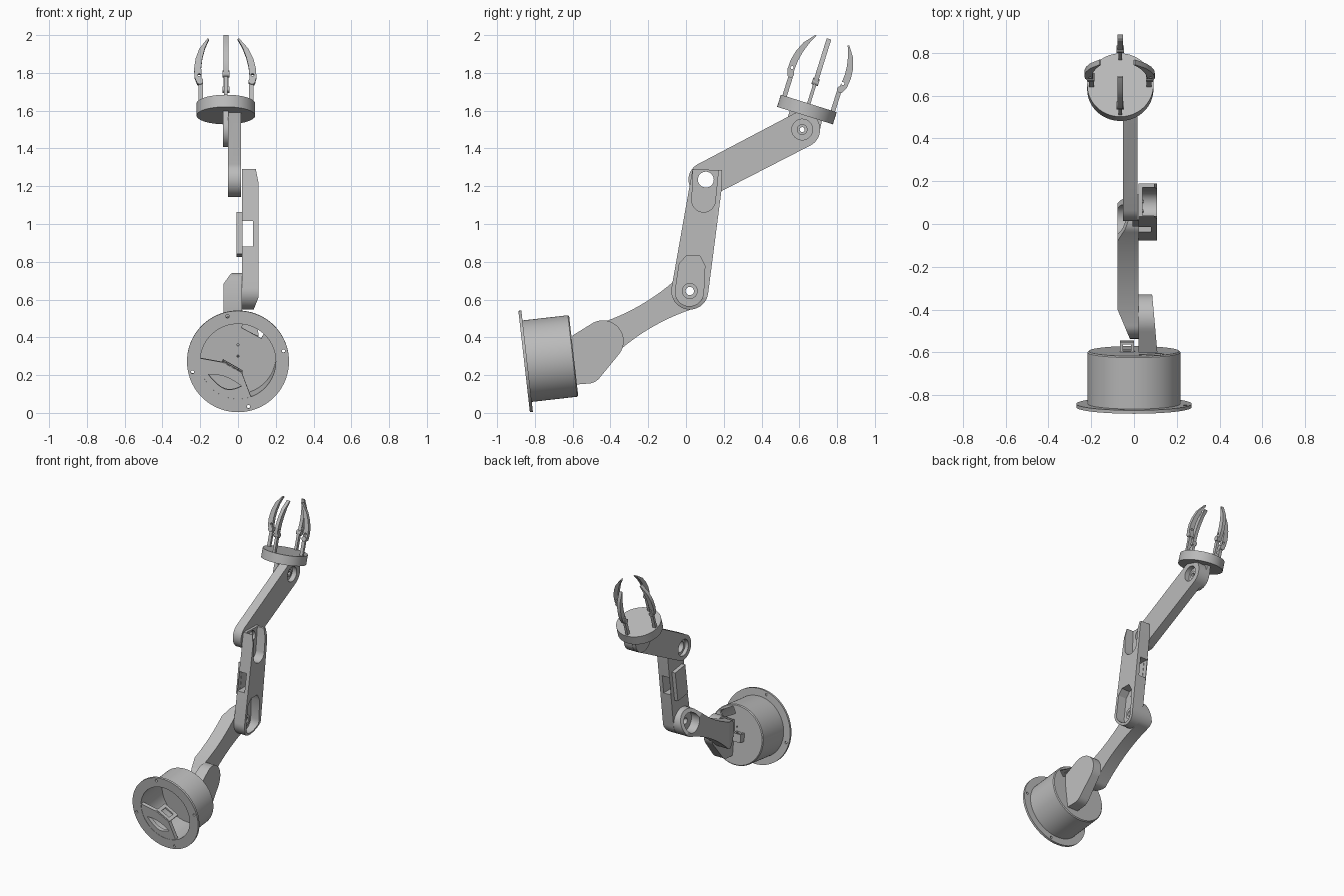
import bpy, bmesh
from math import cos, sin, pi, radians, sqrt
from mathutils import Matrix, Vector, geometry

if "Cube" in bpy.data.objects:
    bpy.data.objects.remove(bpy.data.objects["Cube"])

grey = bpy.data.materials.new("matte grey")
grey.use_nodes = True
COLOUR = (0.5, 0.5, 0.5, 1)
grey.diffuse_color = COLOUR
grey.node_tree.nodes["Principled BSDF"].inputs["Base Color"].default_value = COLOUR

SIDE = Matrix(((0, 0, 1, 0), (1, 0, 0, 0), (0, 1, 0, 0), (0, 0, 0, 1)))   # outline in YZ, depth in X
UPRIGHT = Matrix(((1, 0, 0, 0), (0, 0, -1, 0), (0, 1, 0, 0), (0, 0, 0, 1)))  # outline in XZ
BASE = Matrix.Translation((0, -0.857, 0.272)) @ Matrix.Rotation(radians(-83.5), 4, 'X')
HAND = Matrix.Translation((-0.064, 0.65, 1.638)) @ Matrix.Rotation(radians(-17.4), 4, 'X')
SHOULDER, ELBOW, UPPER, WRIST = (-0.44, 0.38), (0.02, 0.645), (0.105, 1.235), (0.615, 1.5)
parts = []


def add(name, bm, matrix):
    bm.transform(matrix)
    bmesh.ops.recalc_face_normals(bm, faces=bm.faces)
    mesh = bpy.data.meshes.new(name)
    bm.to_mesh(mesh)
    bm.free()
    ob = bpy.data.objects.new(name, mesh)
    bpy.context.collection.objects.link(ob)
    parts.append(ob)
    return ob


def prism(name, outline, lo, hi, matrix=SIDE):
    bm = bmesh.new()
    face = bm.faces.new([bm.verts.new((a, b, lo)) for a, b in outline])
    top = bmesh.ops.extrude_face_region(bm, geom=[face])["geom"]
    verts = [v for v in top if isinstance(v, bmesh.types.BMVert)]
    bmesh.ops.translate(bm, verts=verts, vec=(0, 0, hi - lo))
    return add(name, bm, matrix)


def circle(centre, r, n=40):
    return [(centre[0] + r * cos(2 * pi * i / n), centre[1] + r * sin(2 * pi * i / n)) for i in range(n)]


def hull(*groups):
    pts = [Vector(p) for g in groups for p in g]
    return [tuple(pts[i]) for i in geometry.convex_hull_2d(pts)]


def strip(p, q, s0, s1, half):
    """Rectangle along the line p-q, from s0 to s1, with a half width."""
    d = (Vector(q) - Vector(p)).normalized()
    n = Vector((-d.y, d.x))
    return [tuple(Vector(p) + d * s + n * t) for s, t in ((s0, -half), (s1, -half), (s1, half), (s0, half))]


def cut(ob, outline, lo, hi, matrix=SIDE):
    tool = prism("cutter", outline, lo, hi, matrix)
    tool.hide_render = True
    parts.remove(tool)
    mod = ob.modifiers.new("cut", 'BOOLEAN')
    mod.object, mod.solver = tool, 'EXACT'
    bpy.context.view_layer.objects.active = ob
    bpy.ops.object.modifier_apply(modifier=mod.name)
    bpy.data.objects.remove(tool)


def slice_off(ob, point, normal):
    """Remove everything on the normal's side of a plane."""
    bm = bmesh.new()
    bm.from_mesh(ob.data)
    res = bmesh.ops.bisect_plane(bm, geom=bm.verts[:] + bm.edges[:] + bm.faces[:], dist=1e-5,
                                 plane_co=point, plane_no=normal, clear_outer=True)
    edges = [e for e in res["geom_cut"] if isinstance(e, bmesh.types.BMEdge)]
    bmesh.ops.contextual_create(bm, geom=edges)
    bm.to_mesh(ob.data)
    bm.free()


def lathe(name, profile, matrix, n=72):
    bm = bmesh.new()
    verts = [bm.verts.new((r, 0, h)) for r, h in profile]
    edges = [bm.edges.new(pair) for pair in zip(verts, verts[1:])]
    bmesh.ops.spin(bm, geom=verts + edges, cent=(0, 0, 0), axis=(0, 0, 1), angle=2 * pi, steps=n)
    bmesh.ops.remove_doubles(bm, verts=bm.verts, dist=1e-5)
    return add(name, bm, matrix)


# Base: open cup with a flange, screw holes and a slot in its back wall
cup = lathe("base_cup", [(0, 0.25), (0.2, 0.25), (0.2, 0), (0.27, 0), (0.27, 0.016),
                         (0.217, 0.016), (0.217, 0.258), (0.211, 0.264), (0, 0.264)], BASE)
for k in range(4):
    a = radians(77 + 90 * k)
    cut(cup, circle((0.247 * cos(a), 0.247 * sin(a)), 0.009, 16), -0.1, 0.1, BASE)
cut(cup, strip((0.03, -0.175), (0.14, -0.115), 0, 0.12, 0.026), 0.2, 0.3, BASE)
for y in (-0.06, 0.0):
    cut(cup, circle((0, y), 0.006, 12), 0.2, 0.3, BASE)

# Base: partial front cover with a lens slot, and an inner mounting frame
rim = [(0.205 * cos(radians(a)), 0.205 * sin(radians(a))) for a in range(70, 186, 5)]
cover = prism("base_cover", rim + [(-0.08, 0.005), (0.02, 0.06)], 0.002, 0.03, BASE)
lens = [(-0.155 + 0.0175 * i, 0.07 + 0.0062 * i - 0.02 * sin(pi * i / 10)) for i in range(11)]
lens += [(0.018 - 0.0175 * i, 0.132 - 0.0062 * i + 0.045 * sin(pi * i / 10)) for i in range(11)]
cut(cover, lens, -0.1, 0.1, BASE)
FRAME = BASE @ Matrix.Translation((-0.03, 0.035, 0)) @ Matrix.Rotation(radians(30), 4, 'Z') @ UPRIGHT
frame = prism("base_frame", [(-0.06, 0.01), (0.06, 0.01), (0.06, 0.11), (-0.06, 0.11)], -0.006, 0.006, FRAME)
cut(frame, [(-0.035, 0.035), (0.035, 0.035), (0.035, 0.085), (-0.035, 0.085)], -0.05, 0.05, FRAME)

# Small open bracket on the back of the base
bracket = prism("back_bracket", [(-0.065, 0.26), (0, 0.26), (0, 0.31), (-0.065, 0.31)], -0.03, 0.03, BASE @ UPRIGHT)
cut(bracket, [(-0.052, 0.268), (-0.013, 0.268), (-0.013, 0.298), (-0.052, 0.298)], -0.1, 0.1, BASE @ UPRIGHT)

# Shoulder: tapered block with a deep pocket
shoulder = prism("shoulder", hull(circle(SHOULDER, 0.11), circle((-0.52, 0.235), 0.08),
                                  [(-0.6, 0.41), (-0.585, 0.15)]), 0.02, 0.11)
slice_off(shoulder, (0.085, -0.33, 0), (1, 0.09, 0))
cut(shoulder, hull(circle(SHOULDER, 0.085), circle((-0.53, 0.23), 0.05)), 0.045, 0.2)
motor = strip((-0.54, 0.215), SHOULDER, 0, 0.235, 0.052)
plate = prism("shoulder_motor", motor, 0.04, 0.06)
for ob in (shoulder, plate):
    cut(ob, circle(SHOULDER, 0.022), -0.1, 0.2)

# Upper arm: waisted link with round cups at both ends
a, b = Vector(SHOULDER), Vector(ELBOW)
d = (b - a).normalized()
n = Vector((-d.y, d.x))
length, r_end, waist = (b - a).length, 0.097, 0.066
upper, lower = [], []
for i in range(61):
    s = -r_end * cos(pi * i / 20) if i < 10 else length + r_end * cos(pi * (60 - i) / 20) if i > 50 \
        else length * (i - 10) / 40
    over = max(-s, s - length, 0)
    w = sqrt(max(r_end ** 2 - over ** 2, 0)) if over else waist + (r_end - waist) * abs(2 * s / length - 1) ** 2
    upper.append(tuple(a + d * s + n * w))
    lower.append(tuple(a + d * s - n * w))
arm = prism("upper_arm", upper[1:-1] + [tuple(a + d * (length + r_end))] + lower[-2:0:-1]
            + [tuple(a - d * r_end)], -0.077, 0.02)
slice_off(arm, (-0.077, -0.4, 0.4), (-1, -0.42, 0))
slice_off(arm, (-0.077, 0.0, 0.64), (-1, 0.28 * d.x, 0.45))
for c, deep in ((SHOULDER, -0.005), (ELBOW, -0.01)):
    cut(arm, circle(c, 0.07), -0.2, deep)
    cut(arm, circle(c, 0.022), -0.2, 0.2)

# Forearm: straight link with two pockets, a cross window and a side cover
forearm = prism("forearm", hull(circle(ELBOW, 0.098), circle((0.105, 1.2), 0.085),
                                [(0.035, 1.29), (0.19, 1.285)]), 0.02, 0.108)
slice_off(forearm, (0.108, 0, 1.22), (1, 0, 0.2))
slice_off(forearm, (0.108, 0, 0.61), (1, 0, -0.4))
cut(forearm, hull(circle((0.093, 1.125), 0.062), [(0.04, 1.32), (0.175, 1.32)]), 0.04, 0.2)
cut(forearm, hull(circle((0.018, 0.64), 0.075), [(0, 0.83), (0.075, 0.83), (-0.035, 0.79), (0.1, 0.78)]), 0.04, 0.2)
cut(forearm, [(-0.3, 0.88), (0.4, 0.88), (0.4, 1.015), (-0.3, 1.015)], 0.022, 0.08)
cut(forearm, circle(ELBOW, 0.022), -0.1, 0.2)
cut(forearm, circle(UPPER, 0.042), -0.1, 0.2)
prism("forearm_cover", strip(ELBOW, UPPER, 0.19, 0.415, 0.06), -0.008, 0.024)
hub = prism("elbow_hub", circle(ELBOW, 0.042), 0.035, 0.055)
cut(hub, circle(ELBOW, 0.022), 0, 0.2)
for end, offsets in ((ELBOW, (-0.06, 0.145)), (UPPER, (-0.155,))):
    for s in offsets:
        for t in (-0.022, 0.022):
            m = Vector(end) + Vector((0.14, 0.99)) * s + Vector((0.99, -0.14)) * t
            prism("pocket_screw", circle(m, 0.007, 12), 0.035, 0.045)

# Outer arm: straight link with a stepped middle
outer = prism("outer_arm", hull(circle(UPPER, 0.092), circle(WRIST, 0.095)), -0.052, 0.016)
cut(outer, strip(UPPER, WRIST, 0.135, 0.45, 0.2), -0.02, 0.1)
cut(outer, circle(UPPER, 0.042), -0.2, 0.2)
cut(outer, circle(UPPER, 0.06), -0.2, -0.025)
cut(outer, circle(WRIST, 0.055), -0.02, 0.2)
prism("outer_arm_panel", strip(UPPER, WRIST, 0.148, 0.437, 0.072), -0.025, -0.015)

# Wrist bracket that carries the hand
wrist = prism("wrist_bracket", hull(circle(WRIST, 0.093), [(0.55, 1.6), (0.72, 1.55)]), -0.08, -0.05)
wrist_hub = prism("wrist_hub", circle(WRIST, 0.028), -0.03, -0.008)
for ob in (outer, wrist, wrist_hub):
    cut(ob, circle(WRIST, 0.013), -0.2, 0.2)

# Hand: thick disc with four jointed, curved fingers
prism("palm", circle((0, 0), 0.155, 72), -0.067, 0, HAND)
claw = [(0.124, 0.105), (0.15, 0.105), (0.164, 0.14), (0.165, 0.19), (0.155, 0.245), (0.133, 0.3), (0.087, 0.358),
        (0.08, 0.354), (0.103, 0.305), (0.119, 0.25), (0.127, 0.2), (0.128, 0.15)]
for name, angle, lean in (("right", 0, -0.07), ("back", 90, 0.1), ("left", 180, 0.04), ("front", 270, -0.05)):
    M = HAND @ Matrix.Rotation(radians(angle), 4, 'Z') @ UPRIGHT
    prism(name + "_finger_post", [(0.122, -0.01), (0.146, -0.01), (0.146, 0.13), (0.122, 0.13)], -0.009, 0.009, M)
    finger = prism(name + "_finger", [(r + lean * (h - 0.105), h) for r, h in claw], -0.0125, 0.0125, M)
    cut(finger, circle((0.141, 0.155), 0.008, 16), -0.1, 0.1, M)
    prism(name + "_finger_joint", circle((0.138, 0.12), 0.018, 20), -0.018, 0.018, M)

# Colour and shading
bpy.ops.object.select_all(action='DESELECT')
for ob in parts:
    ob.data.materials.clear()
    ob.data.materials.append(grey)
    ob.select_set(True)
bpy.context.view_layer.objects.active = parts[0]
bpy.ops.object.shade_smooth_by_angle(angle=radians(30))
